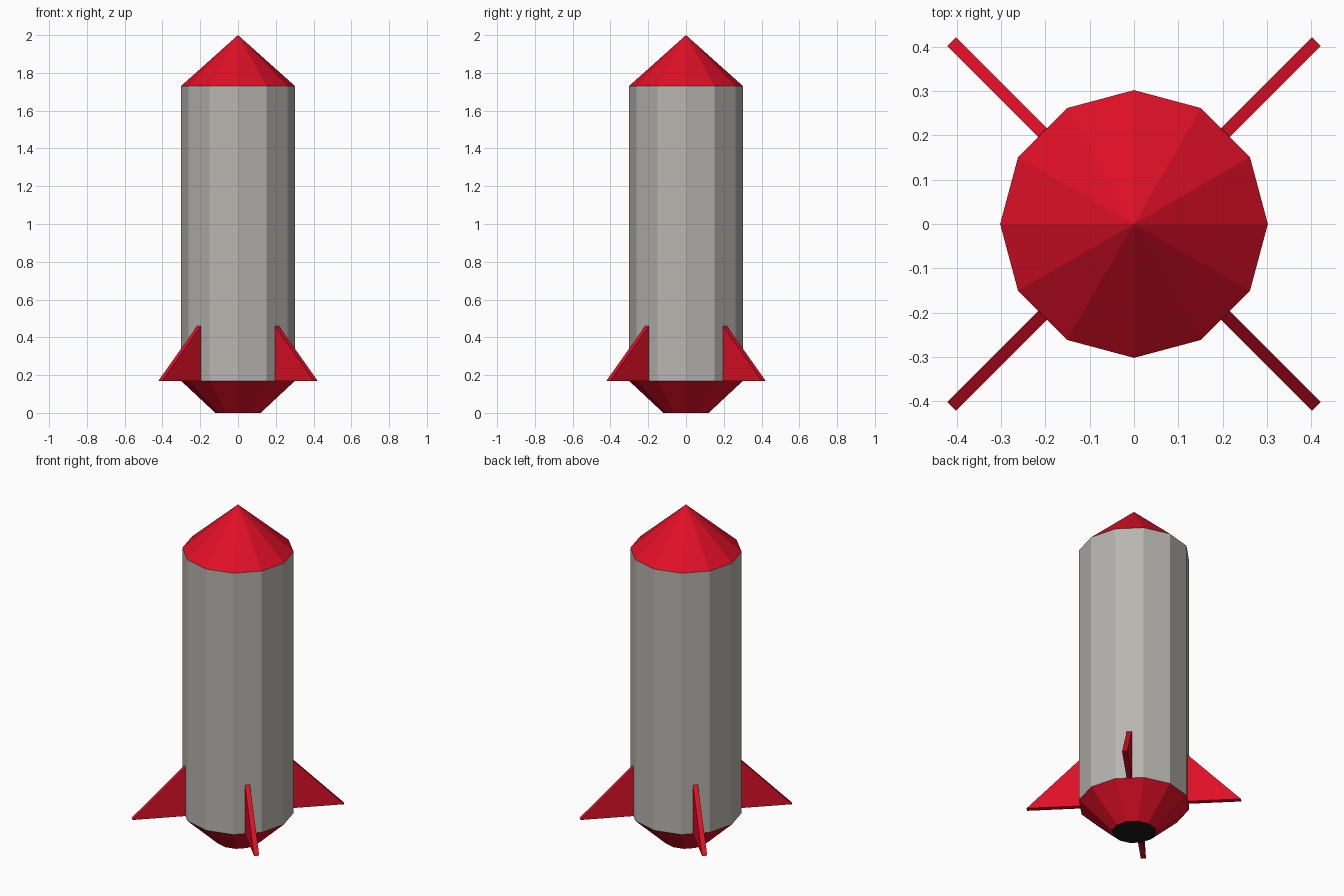
import bpy, bmesh, math
from mathutils import Matrix

cube = bpy.data.objects.get("Cube")
if cube:
    bpy.data.objects.remove(cube, do_unlink=True)

SIDES = 12
RADIUS = 0.302
BASE_Z, SHOULDER_Z, TOP_Z = 0.17, 1.73, 2.0


def material(name, rgb):
    mat = bpy.data.materials.new(name)
    mat.use_nodes = True
    colour = (*rgb, 1.0)
    mat.diffuse_color = colour
    mat.node_tree.nodes["Principled BSDF"].inputs["Base Color"].default_value = colour
    return mat


red = material("red paint", (0.74, 0.005, 0.02))
grey = material("warm grey metal", (0.47, 0.46, 0.43))
black = material("nozzle black", (0.01, 0.01, 0.01))


def finish(name, bm, *mats):
    bmesh.ops.recalc_face_normals(bm, faces=bm.faces)
    mesh = bpy.data.meshes.new(name)
    bm.to_mesh(mesh)
    bm.free()
    for mat in mats:
        mesh.materials.append(mat)
    obj = bpy.data.objects.new(name, mesh)
    bpy.context.collection.objects.link(obj)
    return obj


def ring(bm, radius, z):
    step = math.tau / SIDES
    return [bm.verts.new((radius * math.cos(i * step), radius * math.sin(i * step), z))
            for i in range(SIDES)]


def bridge(bm, low, high):
    for i in range(SIDES):
        j = (i + 1) % SIDES
        bm.faces.new((low[i], low[j], high[j], high[i]))


# Body: open twelve-sided tube, closed by the nose and tail
bm = bmesh.new()
bridge(bm, ring(bm, RADIUS, BASE_Z), ring(bm, RADIUS, SHOULDER_Z))
finish("body", bm, grey)

# Nose cone
bm = bmesh.new()
base = ring(bm, RADIUS, SHOULDER_Z)
apex = bm.verts.new((0, 0, TOP_Z))
for i in range(SIDES):
    bm.faces.new((base[i], base[(i + 1) % SIDES], apex))
bm.faces.new(base[::-1])
finish("nose_cone", bm, red)

# Tail: tapered skirt with a black exhaust disc underneath
bm = bmesh.new()
bottom, top = ring(bm, 0.12, 0), ring(bm, RADIUS, BASE_Z)
bridge(bm, bottom, top)
bm.faces.new(top)
bm.faces.new(bottom[::-1]).material_index = 1
finish("tail_cone", bm, red, black)

# Fins: triangular plates on the four diagonals
FIN_PROFILE = [(0.285, BASE_Z), (0.582, BASE_Z), (0.292, 0.46), (0.285, 0.46)]
HALF_THICKNESS = 0.014
for k, name in enumerate(("back_left_fin", "back_right_fin",
                          "front_right_fin", "front_left_fin")):
    bm = bmesh.new()
    near = bm.faces.new([bm.verts.new((r, -HALF_THICKNESS, z)) for r, z in FIN_PROFILE])
    extruded = bmesh.ops.extrude_face_region(bm, geom=[near], use_keep_orig=True)
    moved = [v for v in extruded["geom"] if isinstance(v, bmesh.types.BMVert)]
    bmesh.ops.translate(bm, verts=moved, vec=(0, 2 * HALF_THICKNESS, 0))
    bm.transform(Matrix.Rotation(math.pi / 4 + k * math.pi / 2, 4, "Z"))
    finish(name, bm, red)
